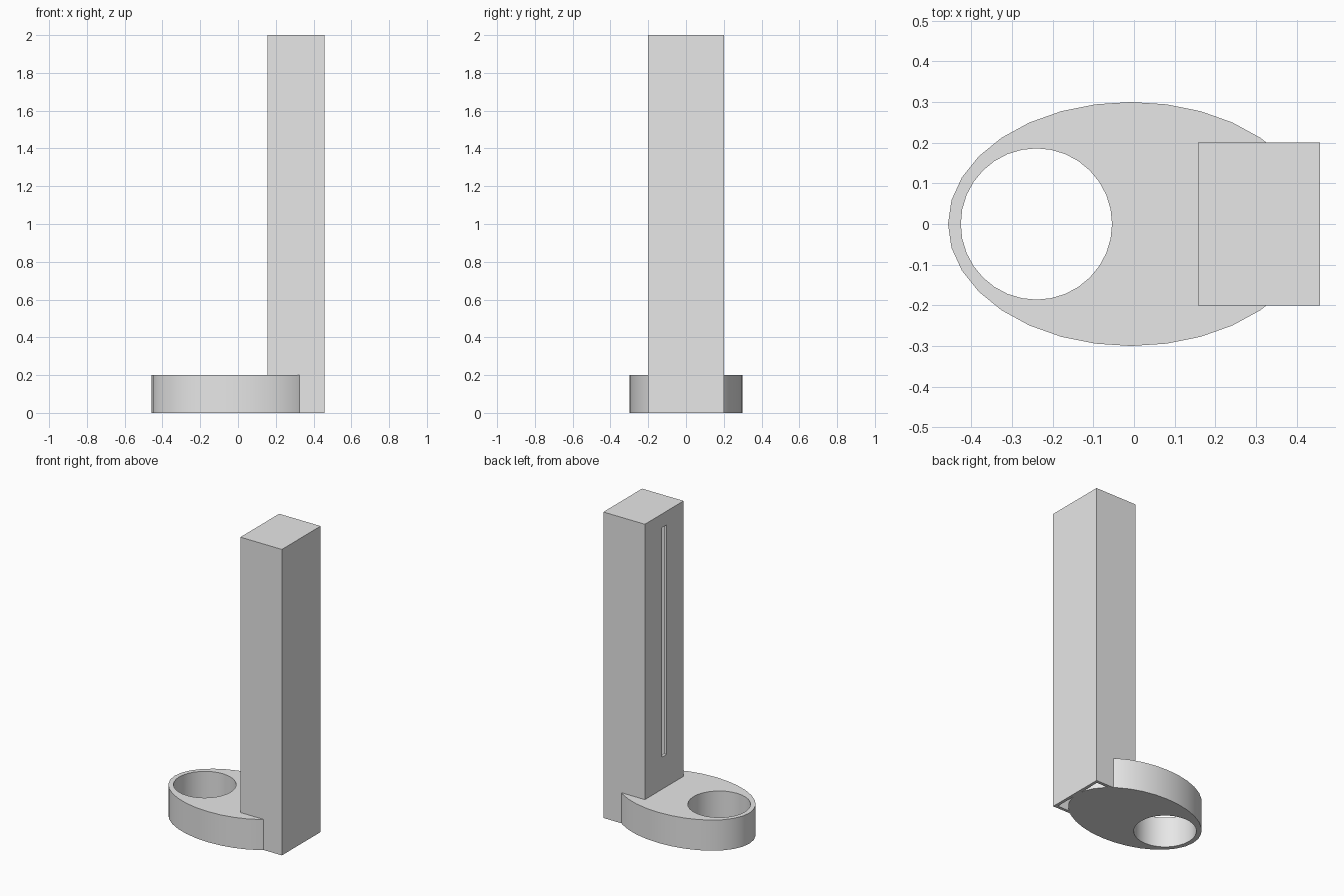
import bpy
import math

if "Cube" in bpy.data.objects:
    bpy.data.objects.remove(bpy.data.objects["Cube"], do_unlink=True)

grey = bpy.data.materials.new("light grey")
grey.use_nodes = True
grey.diffuse_color = (0.8, 0.8, 0.8, 1)
grey.node_tree.nodes["Principled BSDF"].inputs["Base Color"].default_value = (0.8, 0.8, 0.8, 1)


def finish(name):
    obj = bpy.context.object
    obj.name = name
    bpy.ops.object.transform_apply(location=False, rotation=False, scale=True)
    obj.data.materials.append(grey)
    return obj


def block(name, x, y, z):
    """Box spanning the given (min, max) ranges."""
    spans = (x, y, z)
    bpy.ops.mesh.primitive_cube_add(size=1, location=[(a + b) / 2 for a, b in spans])
    bpy.context.object.scale = [b - a for a, b in spans]
    return finish(name)


def disc(name, x, rx, ry, z):
    """Upright elliptical cylinder with 32 sides."""
    bpy.ops.mesh.primitive_cylinder_add(vertices=32, radius=1, depth=1,
                                        location=(x, 0, sum(z) / 2))
    bpy.context.object.scale = (rx, ry, z[1] - z[0])
    return finish(name)


def cut(target, cutter):
    mod = target.modifiers.new("cut", "BOOLEAN")
    mod.operation = "DIFFERENCE"
    mod.solver = "EXACT"
    mod.object = cutter
    bpy.context.view_layer.objects.active = target
    bpy.ops.object.modifier_apply(modifier=mod.name)
    bpy.data.objects.remove(cutter, do_unlink=True)


left, right, half, wall = 0.1575, 0.4575, 0.2, 0.02

# Hollow tower, open underneath, with a narrow slot over the base
tower = block("tower", (left, right), (-half, half), (0, 2))
cut(tower, block("cavity_cutter", (left + wall, right - wall),
                 (wall - half, half - wall), (-0.1, 2 - wall)))
cut(tower, block("slot_cutter", (left - 0.05, left + 0.05), (-0.025, 0.025), (0.41, 1.91)))

# Elliptical base with a round holder hole
base = disc("base", -0.0075, 0.45, 0.3, (0, 0.2))
cut(base, disc("hole_cutter", -0.24, 0.186, 0.186, (-0.1, 0.3)))
bpy.ops.object.select_all(action="DESELECT")
base.select_set(True)
bpy.context.view_layer.objects.active = base
bpy.ops.object.shade_smooth_by_angle(angle=math.radians(30))
